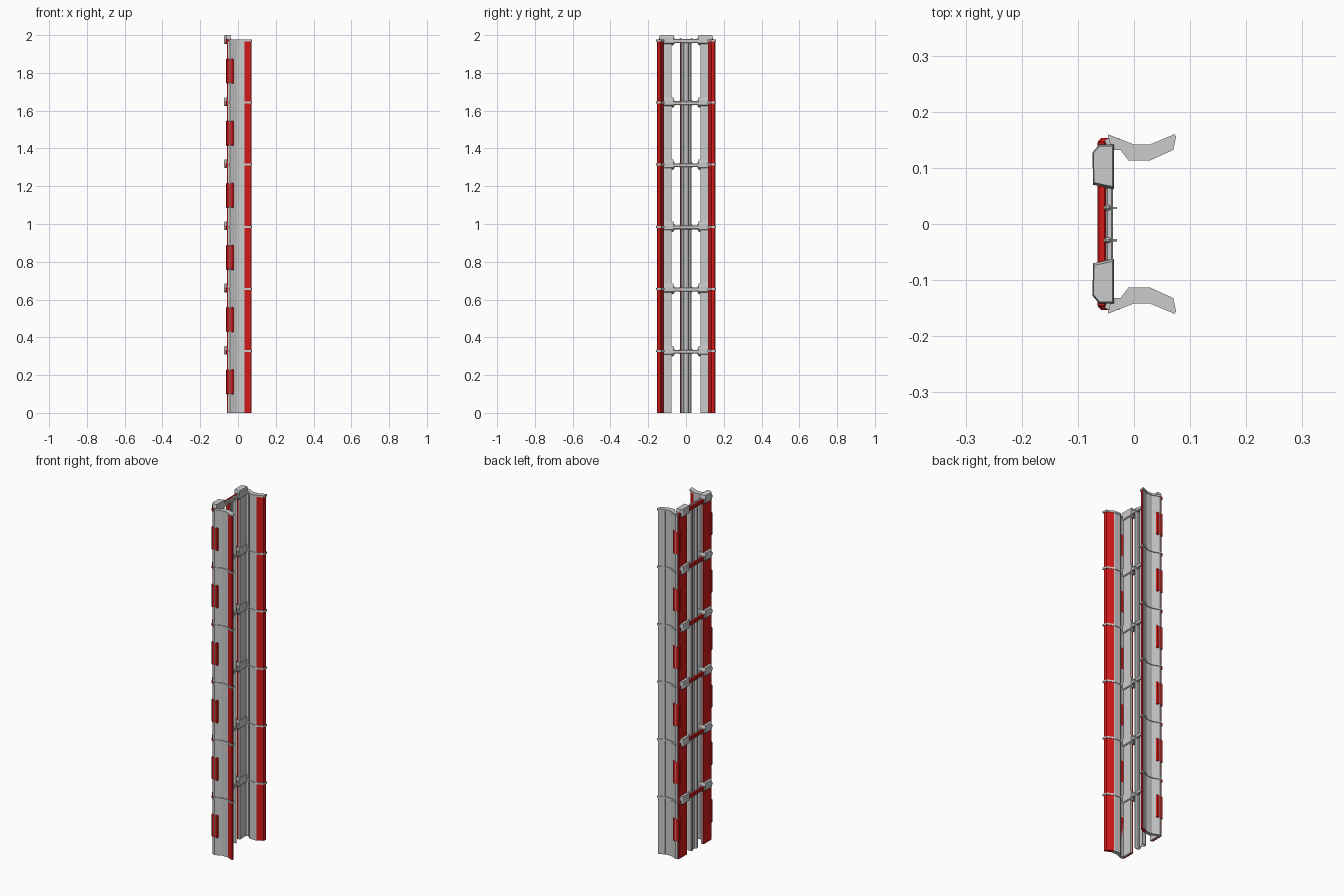
import bpy, bmesh

red = bpy.data.materials.new("red_paint")
red.diffuse_color = (0.65, 0.01, 0.01, 1)

PITCH = 0.329          # height of one section
LEVELS = [PITCH * i for i in range(1, 7)]


def prism(name, pts, z0, z1, side=1, mat=None, top_scale=1.0, bevel=0):
    """Extrude an (x, y) outline upward; side=-1 mirrors it in y."""
    bm = bmesh.new()
    face = bm.faces.new([bm.verts.new((x, y * side, z0)) for x, y in pts])
    ext = bmesh.ops.extrude_face_region(bm, geom=[face])
    top = [v for v in ext["geom"] if isinstance(v, bmesh.types.BMVert)]
    cx = sum(p[0] for p in pts) / len(pts)
    cy = side * sum(p[1] for p in pts) / len(pts)
    for v in top:
        v.co = (cx + (v.co.x - cx) * top_scale, cy + (v.co.y - cy) * top_scale, z1)
    bmesh.ops.recalc_face_normals(bm, faces=bm.faces)
    me = bpy.data.meshes.new(name)
    bm.to_mesh(me)
    bm.free()
    ob = bpy.data.objects.new(name, me)
    bpy.context.collection.objects.link(ob)
    if mat:
        me.materials.append(mat)
    if bevel:
        m = ob.modifiers.new("bevel", "BEVEL")
        m.width, m.segments = bevel, 1
    return ob


def rect(x0, x1, y0, y1):
    return [(x0, y0), (x1, y0), (x1, y1), (x0, y1)]


# Outlines of the side rails, drawn for the +y side
WING = [(-0.052, 0.150), (-0.042, 0.154), (-0.004, 0.138), (0.034, 0.138),
        (0.034, 0.118), (0.028, 0.116), (-0.008, 0.116), (-0.026, 0.134), (-0.052, 0.134)]
TIP = [(0.034, 0.138), (0.068, 0.153), (0.071, 0.150), (0.067, 0.135), (0.034, 0.118)]
TIP_SKIN = [(0.034, 0.138), (0.068, 0.153), (0.068, 0.155), (0.034, 0.140)]
COLLAR = [(-0.047, 0.160), (-0.001, 0.142), (0.029, 0.142), (0.072, 0.160), (0.075, 0.156),
          (0.070, 0.132), (0.028, 0.113), (-0.010, 0.113), (-0.024, 0.132), (-0.040, 0.132)]
BLOCK = [(-0.073, 0.070), (-0.036, 0.062), (-0.036, 0.142), (-0.062, 0.142), (-0.074, 0.128)]

for side, tag in ((1, "left"), (-1, "right")):
    # Continuous rail parts
    prism(f"{tag}_wing", WING, 0, 1.97, side)
    prism(f"{tag}_wing_tip", TIP, 0, 1.97, side, red)
    if side == 1:
        prism("left_tip_skin", TIP_SKIN, 0, 1.97, side)
    prism(f"{tag}_back_wall", rect(-0.050, -0.042, 0.076, 0.140), 0, 1.97, side)
    prism(f"{tag}_back_panel", rect(-0.058, -0.050, 0.076, 0.148), 0, 1.96, side, red)
    for i, z in enumerate(LEVELS):
        # Collar, bracket and side box of each section
        prism(f"{tag}_collar_{i}", COLLAR, z - 0.007, z + 0.003, side)
        prism(f"{tag}_bracket_lower_{i}", BLOCK, z - 0.020, z + 0.015, side, None, 1, 0.004)
        prism(f"{tag}_bracket_cap_{i}", BLOCK, z + 0.010, z + 0.026, side, None, 0.9)
        zc = z - PITCH / 2
        prism(f"{tag}_side_box_{i}", rect(-0.064, -0.022, 0.134, 0.153),
              zc - 0.067, zc + 0.067, side, red, 1, 0.005)
        # Flared rung ends beside the rail and the centre channel
        prism(f"{tag}_rung_flare_{i}", rect(-0.056, -0.040, 0.062, 0.080),
              z - 0.030, z + 0.020, side, None, 1, 0.009)
        prism(f"{tag}_rung_foot_{i}", rect(-0.054, -0.040, 0.024, 0.034),
              z - 0.020, z + 0.012, side, None, 1, 0.004)

# Open channel in the middle, lips facing +x
CHANNEL = [(-0.030, 0.030), (-0.052, 0.030), (-0.057, 0.025), (-0.057, 0.016),
           (-0.048, 0.008), (-0.048, -0.008), (-0.057, -0.016), (-0.057, -0.025),
           (-0.052, -0.030), (-0.030, -0.030), (-0.030, -0.027), (-0.050, -0.027),
           (-0.053, -0.023), (-0.053, -0.017), (-0.044, -0.010), (-0.044, 0.010),
           (-0.053, 0.017), (-0.053, 0.023), (-0.050, 0.027), (-0.030, 0.027)]
prism("centre_channel", CHANNEL, 0, 1.975)
prism("channel_side_strip", rect(-0.050, -0.030, -0.031, -0.030), 0, 1.97, 1, red)

# Rungs: grey bar with a red bar behind
for i, z in enumerate(LEVELS):
    prism(f"rung_{i}", rect(-0.050, -0.037, -0.135, 0.135), z - 0.015, z + 0.005, 1, None, 1, 0.003)
    prism(f"rung_back_{i}", rect(-0.065, -0.050, -0.148, 0.148), z - 0.015, z + 0.005, 1, red, 1, 0.003)
